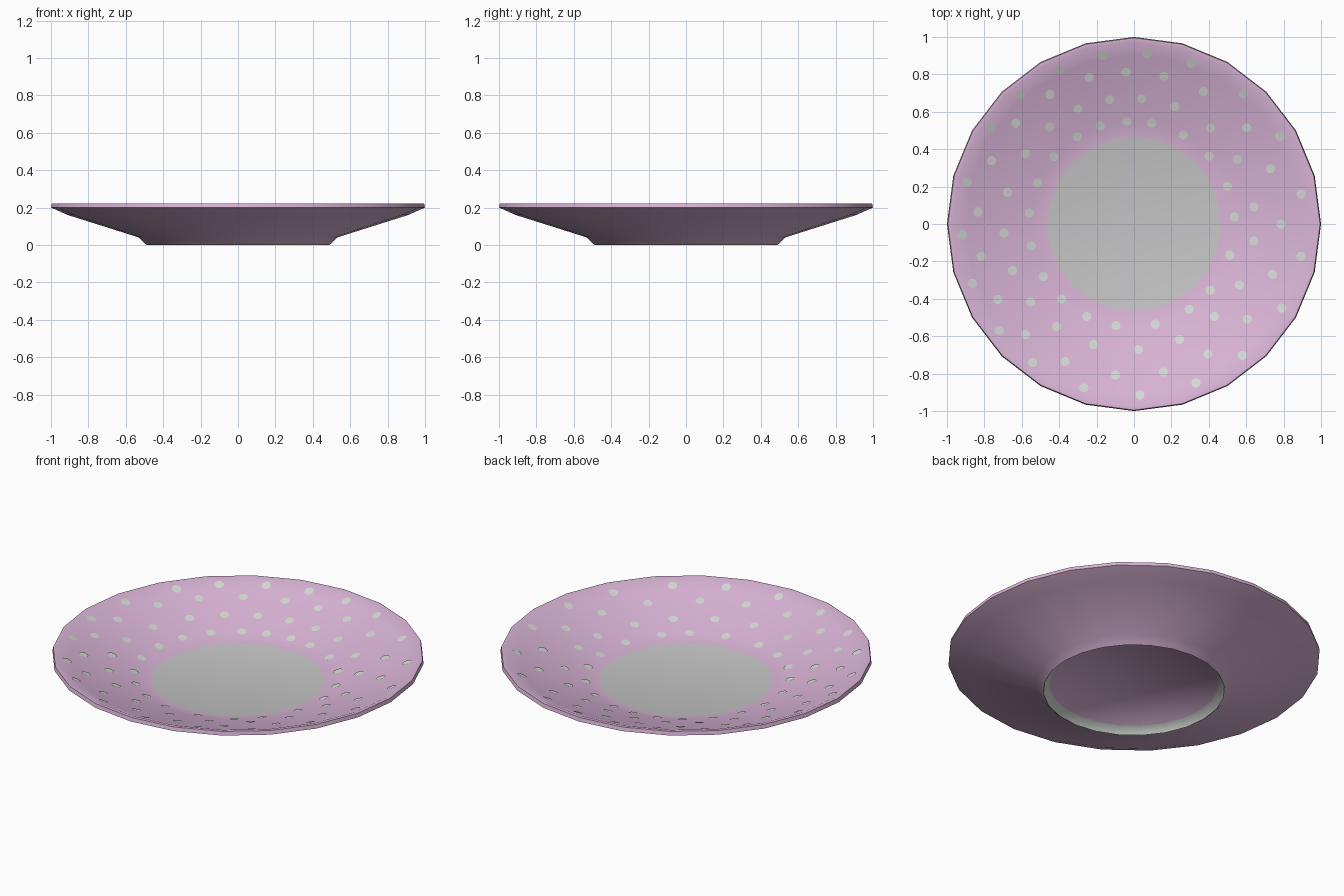
import bpy, bmesh, math
from mathutils import Vector
from mathutils.bvhtree import BVHTree

if "Cube" in bpy.data.objects:
    bpy.data.objects.remove(bpy.data.objects["Cube"])

N = 24


def material(name, rgb):
    m = bpy.data.materials.new(name)
    m.diffuse_color = (*rgb, 1)
    m.use_nodes = True
    m.node_tree.nodes["Principled BSDF"].inputs["Base Color"].default_value = m.diffuse_color
    return m


pink = material("soft pink", (0.70, 0.46, 0.68))
pale = material("pale mint white", (0.66, 0.70, 0.66))
grey = material("light grey", (0.57, 0.56, 0.57))


def finish(name, bm, mat, angle=None):
    me = bpy.data.meshes.new(name)
    bm.to_mesh(me)
    bm.free()
    me.materials.append(mat)
    ob = bpy.data.objects.new(name, me)
    bpy.context.collection.objects.link(ob)
    if angle:
        bpy.ops.object.select_all(action='DESELECT')
        ob.select_set(True)
        bpy.context.view_layer.objects.active = ob
        bpy.ops.object.shade_smooth_by_angle(angle=math.radians(angle))
    return ob


def lathe(profile, cap_start=False, cap_end=False):
    bm = bmesh.new()
    rings = [[bm.verts.new((r * math.cos(2 * math.pi * i / N), r * math.sin(2 * math.pi * i / N), z))
              for i in range(N)] for r, z in profile]
    for a, b in zip(rings, rings[1:]):
        for i in range(N):
            j = (i + 1) % N
            bm.faces.new((a[i], a[j], b[j], b[i]))
    if cap_start:
        bm.faces.new(rings[0][::-1])
    if cap_end:
        bm.faces.new(rings[-1])
    return bm


# plate body: recessed underside, foot, flared outside, rim, inner slope
body = lathe([(0.455, 0.04), (0.487, 0.0), (0.495, 0.005), (0.53, 0.04), (0.91, 0.16), (1.0, 0.20),
              (0.995, 0.222), (0.975, 0.222), (0.90, 0.19), (0.55, 0.085), (0.465, 0.065)],
             True, True)
body.normal_update()
tree = BVHTree.FromBMesh(body)
plate = finish("plate_body", body, pink, 60)
plate.data.materials.append(pale)
plate.data.materials.append(grey)
for f in plate.data.polygons:
    r = math.hypot(f.center.x, f.center.y)
    if r < 0.1 and f.center.z > 0.05:
        f.material_index = 2          # grey centre
    elif 0.45 < r < 0.485 and f.center.z < 0.035:
        f.material_index = 1          # pale inside of the foot

# polka dots: base radius, drift towards -x, angles
rows = [
    (0.55, 0.012, (4, 22, 42, 61, 80, 94, 109, 123, 140, 157, 174, 192, 210, 226, 243, 260, 282, 303, 319, 342)),
    (0.672, 0.025, (8, 32, 51.5, 71, 86.5, 101, 116, 131, 147, 166, 184, 201, 217, 233, 251.5, 272, 291.5, 311, 330, 352)),
    (0.811, 0.025, (0, 22, 40.5, 62.3, 78.5, 93, 107, 123, 139.6, 156, 175.6, 192, 209, 225.5, 243.4, 263, 281.3, 299.6, 320, 340)),
    (0.914, 0.006, (10.2, 31, 50, 70.4, 85.6, 100.4, 115.5, 131.3, 146, 166, 183.7, 200.2, 218.2, 233.8, 253, 272, 291.3, 309.5, 330.4, 349)),
]
bm = bmesh.new()
for base, drift, angles in rows:
    for deg in angles:
        a = math.radians(deg)
        r = base - drift * math.cos(a)
        cx, cy = r * math.cos(a), r * math.sin(a)

        def drop(x, y):
            hit = tree.ray_cast(Vector((x, y, 1)), Vector((0, 0, -1)))[0]
            return bm.verts.new(hit + Vector((0, 0, 0.004)))
        mid = drop(cx, cy)
        rim = [drop(cx + 0.025 * math.cos(k * math.pi / 5), cy + 0.025 * math.sin(k * math.pi / 5)) for k in range(10)]
        for k in range(10):
            bm.faces.new((mid, rim[k], rim[(k + 1) % 10]))
finish("polka_dots", bm, pale)
